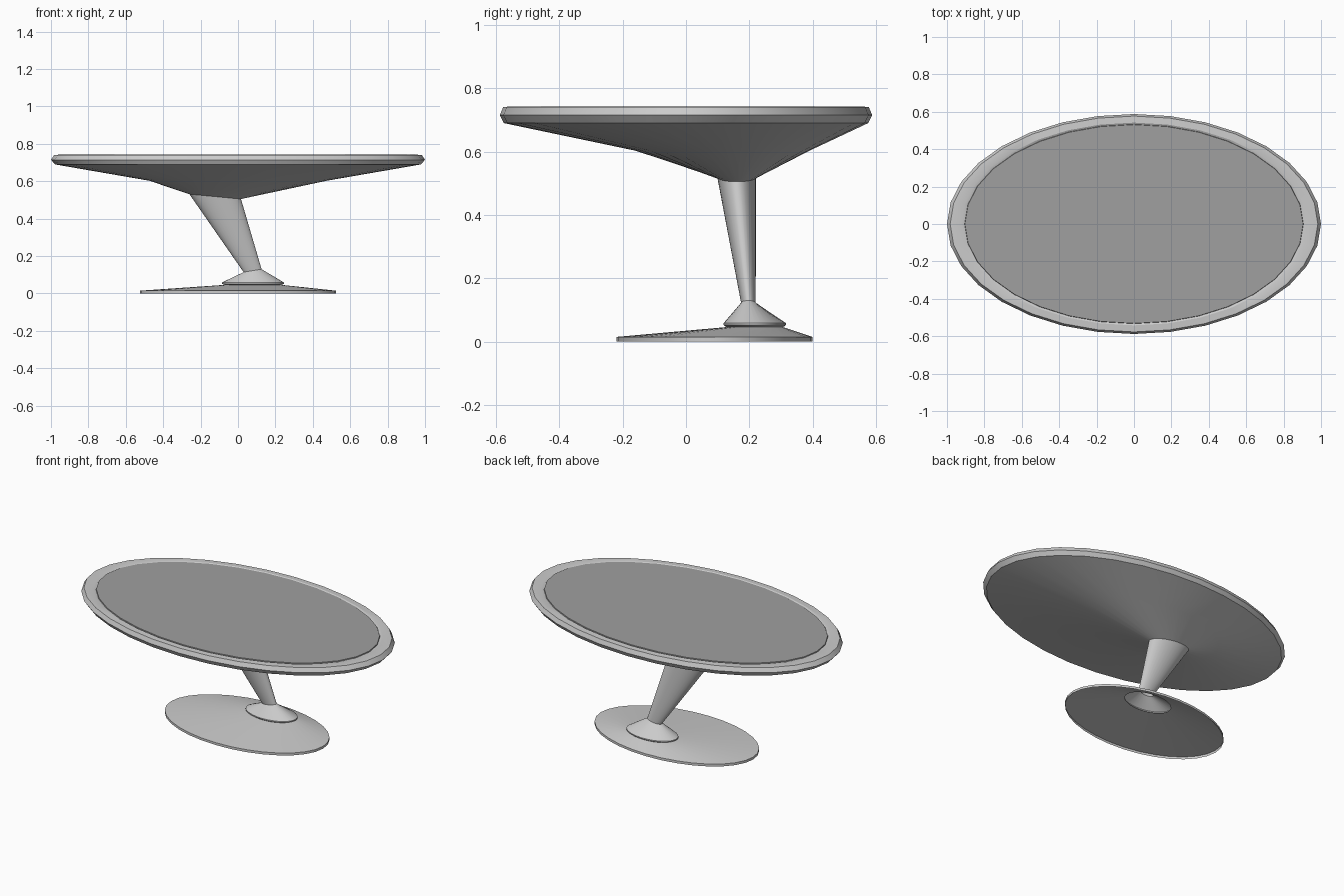
import bpy, bmesh, math

if "Cube" in bpy.data.objects:
    bpy.data.objects.remove(bpy.data.objects["Cube"])

SIDES = 32


def loft(name, rings, cap_end=False, sharp=25):
    """Skin elliptical rings (cx, cy, z, rx, ry, tilt), listed from bottom to top.
    tilt is the rise in z from the ring centre to its +x end."""
    bm = bmesh.new()
    loops = []
    for cx, cy, z, rx, ry, tilt in rings:
        loop = []
        for i in range(SIDES):
            a = 2 * math.pi * i / SIDES
            c, s = math.cos(a), math.sin(a)
            loop.append(bm.verts.new((cx + rx * c, cy + ry * s, z + tilt * c)))
        loops.append(loop)
    for lo, hi in zip(loops, loops[1:]):
        for i in range(SIDES):
            j = (i + 1) % SIDES
            bm.faces.new((lo[i], lo[j], hi[j], hi[i]))
    if cap_end:
        bm.faces.new(loops[-1])
    mesh = bpy.data.meshes.new(name)
    bm.to_mesh(mesh)
    bm.free()
    ob = bpy.data.objects.new(name, mesh)
    bpy.context.collection.objects.link(ob)
    bpy.ops.object.select_all(action='DESELECT')
    ob.select_set(True)
    bpy.context.view_layer.objects.active = ob
    bpy.ops.object.shade_smooth_by_angle(angle=math.radians(sharp))
    return ob


# Shared joints between the parts
neck = (-0.122, 0.160, 0.518, 0.138, 0.061, -0.013)
ankle = (0.078, 0.197, 0.122, 0.048, 0.023, 0.008)

# Table body: flared underside, bevelled edge and flat rim
loft("tabletop_body", [
    neck,
    (0, 0.115, 0.603, 0.475, 0.275, 0),
    (0, 0, 0.690, 0.978, 0.575, 0),
    (0, 0, 0.715, 1.000, 0.588, 0),
    (0, 0, 0.741, 0.983, 0.577, 0),
    (0, 0, 0.743, 0.925, 0.542, 0),
    (0, 0, 0.738, 0.906, 0.533, 0),
])

# Dark inset panel
panel = loft("tabletop_panel", [
    (0, 0, 0.736, 0.906, 0.533, 0),
    (0, 0, 0.743, 0.904, 0.531, 0),
], cap_end=True)
mat = bpy.data.materials.new("dark_grey")
mat.diffuse_color = (0.35, 0.35, 0.35, 1)
mat.use_nodes = True
mat.node_tree.nodes["Principled BSDF"].inputs["Base Color"].default_value = mat.diffuse_color
panel.data.materials.append(mat)

# Leaning stem
loft("stem", [ankle, neck])

# Conical foot collar with a small undercut
loft("foot_collar", [
    (0.08, 0.217, 0.046, 0.152, 0.090, 0),
    (0.08, 0.217, 0.052, 0.165, 0.098, 0),
    (0.08, 0.217, 0.059, 0.165, 0.098, 0),
    ankle,
])

# Shallow hollow base plate
loft("base_plate", [
    (0, 0.09, 0.000, 0.525, 0.310, 0),
    (0, 0.09, 0.015, 0.525, 0.310, 0),
    (0.08, 0.217, 0.046, 0.152, 0.090, 0),
])
